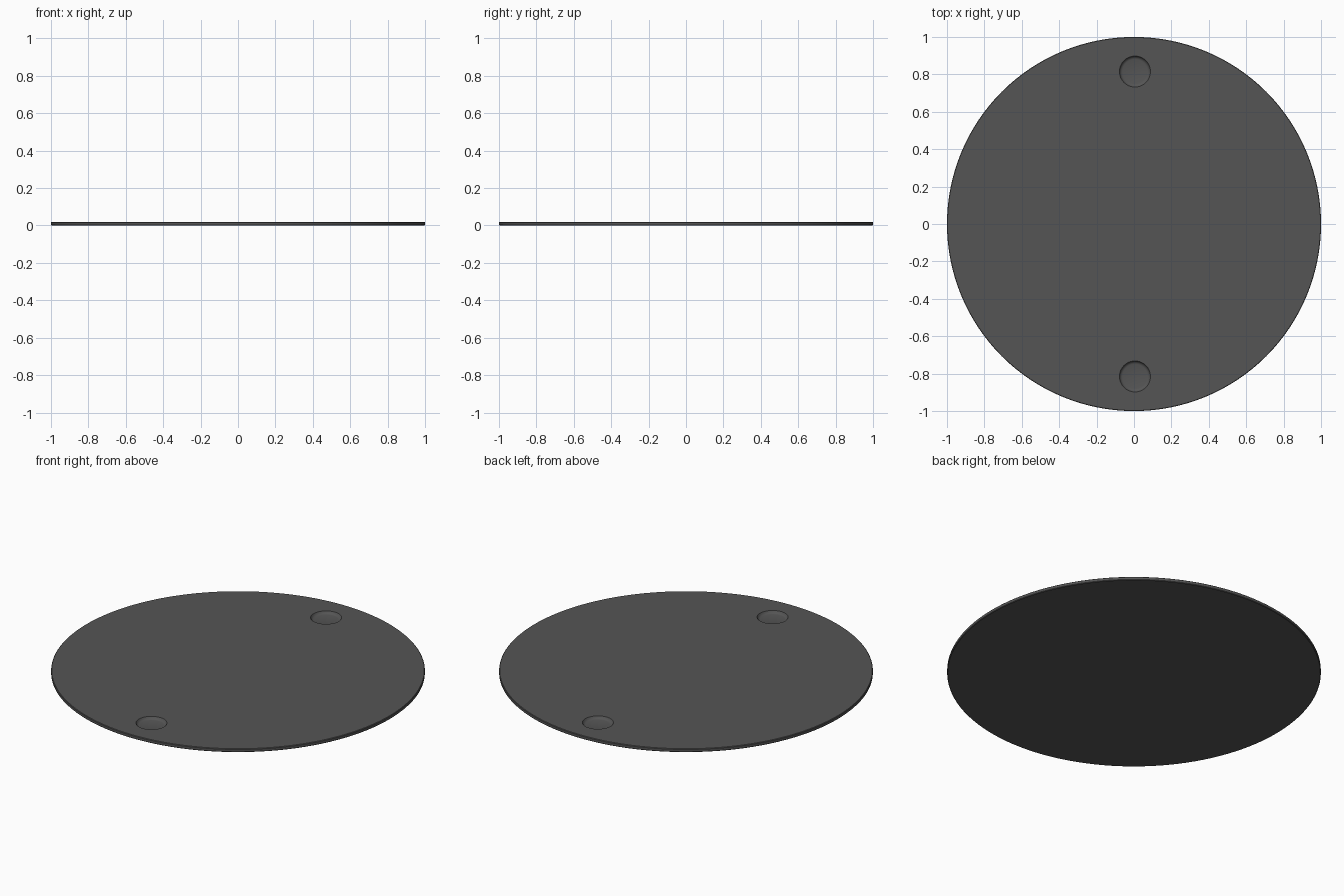
import bpy, bmesh, math

if "Cube" in bpy.data.objects:
    bpy.data.objects.remove(bpy.data.objects["Cube"])

THICK = 0.02


def lathe(name, profile, steps):
    """Spin an (r, z) profile that starts and ends on the axis."""
    bm = bmesh.new()
    verts = [bm.verts.new((r, 0, z)) for r, z in profile]
    edges = [bm.edges.new(p) for p in zip(verts, verts[1:])]
    bmesh.ops.spin(bm, geom=verts + edges, cent=(0, 0, 0), axis=(0, 0, 1),
                   angle=2 * math.pi, steps=steps)
    bmesh.ops.remove_doubles(bm, verts=bm.verts, dist=1e-5)
    bmesh.ops.recalc_face_normals(bm, faces=bm.faces)
    mesh = bpy.data.meshes.new(name)
    bm.to_mesh(mesh)
    bm.free()
    obj = bpy.data.objects.new(name, mesh)
    bpy.context.collection.objects.link(obj)
    return obj


# Thin round plate with slightly eased rim
plate = lathe("round_plate", [(0, 0), (0.997, 0), (1, 0.003), (1, THICK - 0.003),
                              (0.997, THICK), (0, THICK)], 128)

# Two shallow finger recesses with rounded floor edges
for side in (-1, 1):
    cutter = lathe("recess_cutter", [(0, 0.005), (0.066, 0.005), (0.073, 0.007),
                                     (0.078, 0.011), (0.083, THICK),
                                     (0.083, 0.05), (0, 0.05)], 48)
    cutter.location = (0.005, side * 0.815, 0)
    cutter.hide_render = True
    mod = plate.modifiers.new("recess", 'BOOLEAN')
    mod.operation = 'DIFFERENCE'
    mod.solver = 'EXACT'
    mod.object = cutter
    bpy.context.view_layer.objects.active = plate
    bpy.ops.object.modifier_apply(modifier=mod.name)
    bpy.data.objects.remove(cutter)

# Dark grey finish
mat = bpy.data.materials.new("dark_grey")
mat.diffuse_color = (0.09, 0.09, 0.09, 1)
mat.use_nodes = True
mat.node_tree.nodes["Principled BSDF"].inputs["Base Color"].default_value = mat.diffuse_color
plate.data.materials.clear()
plate.data.materials.append(mat)

bpy.ops.object.select_all(action='DESELECT')
plate.select_set(True)
bpy.context.view_layer.objects.active = plate
bpy.ops.object.shade_smooth_by_angle(angle=math.radians(35))
